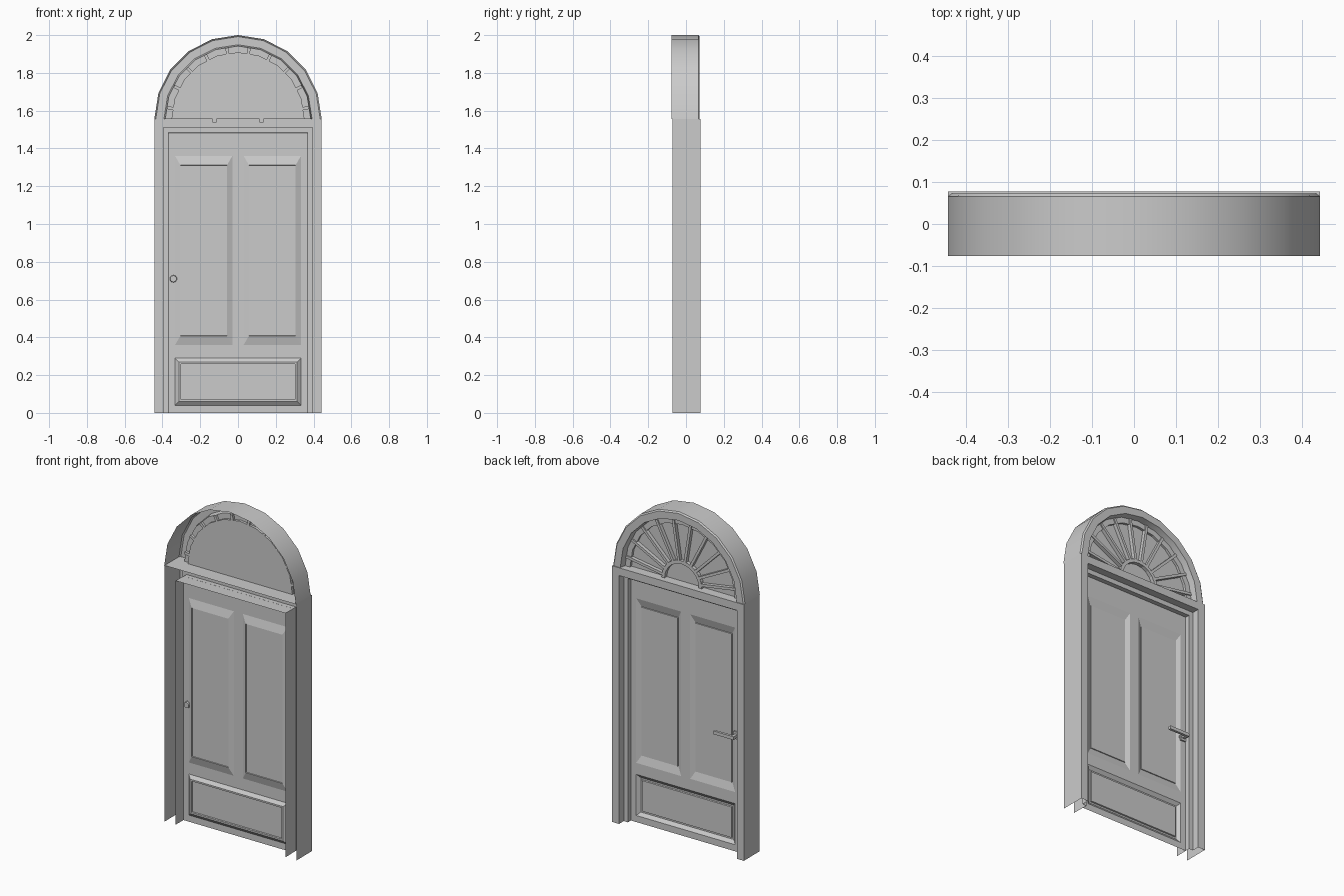
import bpy, bmesh, math
from mathutils import Matrix, Vector

if "Cube" in bpy.data.objects:
    bpy.data.objects.remove(bpy.data.objects["Cube"])

SEG = 10          # sides of the half-round arch
SPRING = 1.557    # height where the arch starts


def finish(name, bm, smooth=False):
    bmesh.ops.remove_doubles(bm, verts=bm.verts, dist=0.0002)
    bmesh.ops.recalc_face_normals(bm, faces=bm.faces)
    me = bpy.data.meshes.new(name)
    bm.to_mesh(me)
    bm.free()
    ob = bpy.data.objects.new(name, me)
    bpy.context.collection.objects.link(ob)
    if smooth:
        bpy.ops.object.select_all(action='DESELECT')
        ob.select_set(True)
        bpy.context.view_layer.objects.active = ob
        bpy.ops.object.shade_smooth_by_angle(angle=math.radians(32))
    return ob


def loft(bm, rows, closed=False, cap=False):
    """Join successive rows of points with quads; optionally cap the last row."""
    vr = [[bm.verts.new(p) for p in r] for r in rows]
    n = len(rows[0])
    for a, b in zip(vr, vr[1:]):
        for i in range(n if closed else n - 1):
            j = (i + 1) % n
            bm.faces.new((a[i], a[j], b[j], b[i]))
    if cap:
        bm.faces.new(vr[-1])


def arc(r, y, seg=SEG):
    return [(r * math.cos(math.pi * i / seg), y, SPRING + r * math.sin(math.pi * i / seg))
            for i in range(seg + 1)]


def box(bm, size, loc, rot=Matrix()):
    m = Matrix.Translation(loc) @ rot @ Matrix.Diagonal((*size, 1))
    bmesh.ops.create_cube(bm, size=1, matrix=m)


# Door frame: stepped moulding swept round jambs and header, open at the front
bm = bmesh.new()
profile = [(0, -.0725), (0, .0775), (.047, .0775), (.047, .032), (.075, .032), (.073, -.0725)]
loft(bm, [[(-.443 + d, y, 0), (-.443 + d, y, SPRING - d),
           (.443 - d, y, SPRING - d), (.443 - d, y, 0)] for d, y in profile])
finish("door_frame", bm)

# Door leaf: thin pressed sheet with three panels sunk from the back
Y = .003
bm = bmesh.new()
xs = [-.368, -.333, -.03, .03, .333, .368]
zs = [0, .04, .29, .36, 1.36, 1.483]
for i in range(5):
    for k in range(5):
        if (k == 1 and 0 < i < 4) or (k == 3 and i in (1, 3)):
            continue
        bm.faces.new([bm.verts.new((x, Y, z)) for x, z in (
            (xs[i], zs[k]), (xs[i], zs[k + 1]), (xs[i + 1], zs[k + 1]), (xs[i + 1], zs[k]))])


def panel(x0, x1, z0, z1, steps):
    loft(bm, [[(x0 + a, Y + y, z0 + b), (x0 + a, Y + y, z1 - b),
               (x1 - a, Y + y, z1 - b), (x1 - a, Y + y, z0 + b)]
              for a, b, y in steps], closed=True, cap=True)


tall = [(0, 0, 0), (.028, .048, -.013), (.029, .049, -.008)]
for x0, x1 in ((-.333, -.03), (.03, .333)):
    panel(x0, x1, .36, 1.36, tall)
panel(-.333, .333, .04, .29, [(0, 0, 0), (.02, .02, -.016), (.03, .03, -.016), (.032, .032, -.008)])
finish("door_leaf", bm)

# Arch surround: chamfered shell, open at the front
bm = bmesh.new()
loft(bm, [arc(r, y) for r, y in ((.443, -.0765), (.443, .0655), (.435, .0725),
                                 (.392, .0725), (.385, .035), (.352, .035))])
finish("arch_surround", bm, True)

# Fanlight pane: half disc set just forward of the ring
bm = bmesh.new()
loft(bm, [arc(.352, .035), arc(.352, .02)], cap=True)
finish("fanlight_pane", bm)

# Spokes radiating from the hub
bm = bmesh.new()
for i in range(SEG):
    t = math.radians(9 + 18 * i)
    c = Vector((.25 * math.cos(t), .031, SPRING + .25 * math.sin(t)))
    box(bm, (.26, .022, .016), c, Matrix.Rotation(-t, 4, 'Y'))
finish("fanlight_spokes", bm)

# Hub: half ring whose feet drop just below the sill
bm = bmesh.new()
rows = []
for r, y in ((.135, .02), (.135, .042), (.115, .042), (.115, .02)):
    rows.append([(r, y, SPRING - .02)] + arc(r, y) + [(-r, y, SPRING - .02)])
loft(bm, rows + [rows[0]])
finish("fanlight_hub", bm)

# Door handle: plate, neck and lever on the back, small rose on the front
bm = bmesh.new()
box(bm, (.035, .01, .045), (-.345, Y + .004, .71))
box(bm, (.018, .038, .018), (-.345, Y + .02, .71))
box(bm, (.135, .015, .02), (-.287, Y + .04, .71))
finish("door_handle", bm)
bm = bmesh.new()
bmesh.ops.create_cone(bm, cap_ends=True, segments=10, radius1=.02, radius2=.017, depth=.012,
                      matrix=Matrix.Translation((-.342, Y - .005, .71)) @ Matrix.Rotation(math.pi / 2, 4, 'X'))
finish("front_rose", bm)
